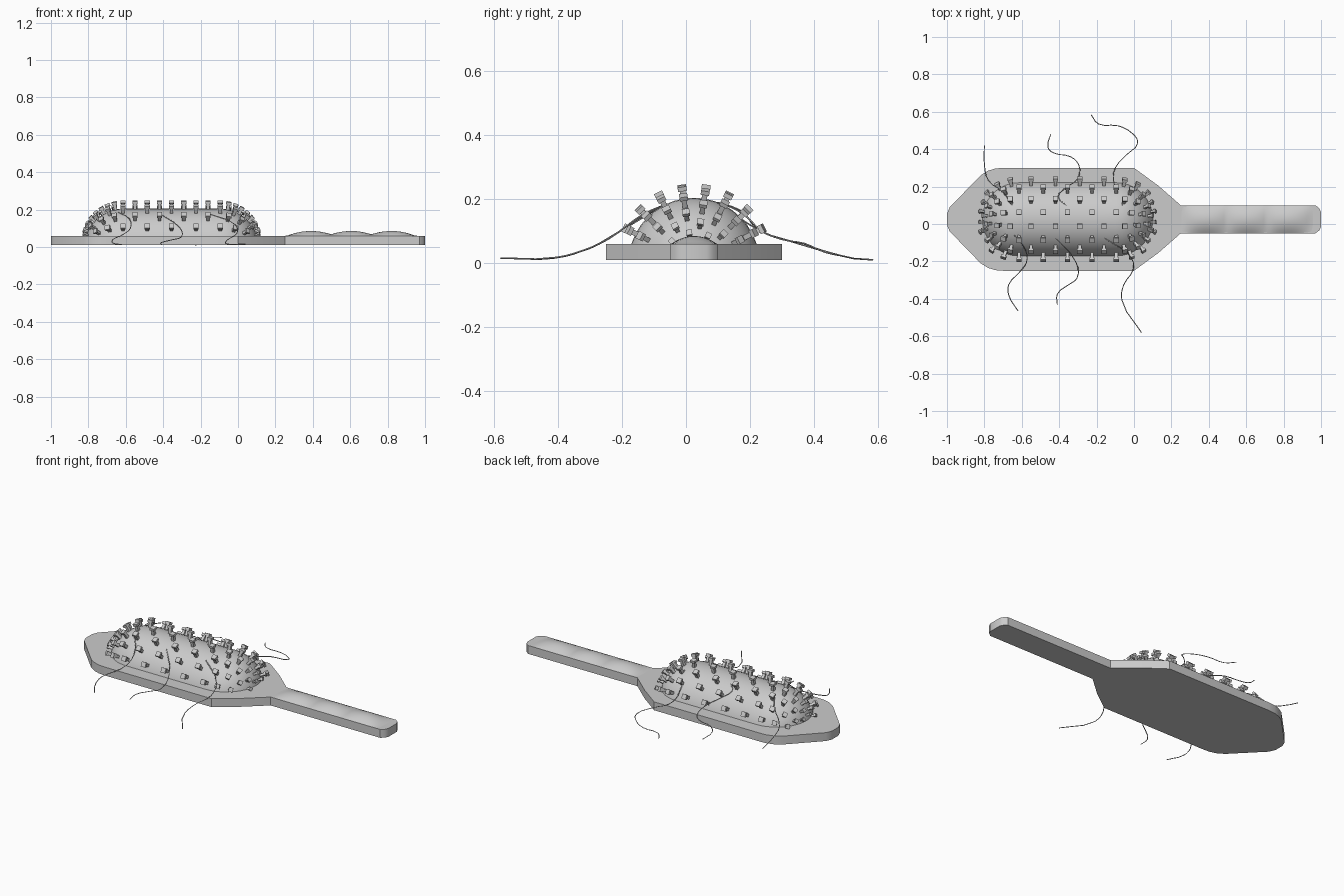
import bpy, bmesh
from math import sin, cos, radians, pi, sqrt
from mathutils import Vector, Matrix

if "Cube" in bpy.data.objects:
    bpy.data.objects.remove(bpy.data.objects["Cube"])

CY = 0.025                 # centre line of the brush in y
R = 0.205                  # cushion radius (axis lies on z = 0)
XL, XR = -0.615, -0.095    # ends of the straight part of the cushion


def finish(name, bm, smooth=None):
    bmesh.ops.recalc_face_normals(bm, faces=bm.faces)
    me = bpy.data.meshes.new(name)
    bm.to_mesh(me)
    bm.free()
    ob = bpy.data.objects.new(name, me)
    bpy.context.collection.objects.link(ob)
    if smooth:
        bpy.ops.object.select_all(action='DESELECT')
        ob.select_set(True)
        bpy.context.view_layer.objects.active = ob
        bpy.ops.object.shade_smooth_by_angle(angle=radians(smooth))
    return ob


def grid(bm, rows):
    vs = [[bm.verts.new(p) for p in row] for row in rows]
    for a, b in zip(vs, vs[1:]):
        for i in range(len(a) - 1):
            bm.faces.new((a[i], a[i + 1], b[i + 1], b[i]))


# Flat paddle with handle: half outline mirrored, then extruded
half = [(-1, .03), (-.985, .065), (-.82, .235), (-.78, .26), (-.74, .272), (-.70, .275),
        (0, .275), (.13, .18), (.25, .075), (.97, .075), (.99, .06), (1, .04)]
outline = [(x, CY + y) for x, y in half] + [(x, CY - y) for x, y in reversed(half)]
bm = bmesh.new()
f = bm.faces.new([bm.verts.new((x, y, .01)) for x, y in outline])
ext = bmesh.ops.extrude_face_region(bm, geom=[f])
top = [v for v in ext['geom'] if isinstance(v, bmesh.types.BMVert)]
bmesh.ops.translate(bm, verts=top, vec=(0, 0, .05))
finish("paddle_base", bm, 30)

# Three soft swellings on the handle
rows = []
for i in range(41):
    x = .25 + .71 * i / 40
    h = max(0, max(1 - ((x - c) / .13) ** 2 for c in (.39, .605, .82)))
    rows.append([(x, CY + .074 * v / 5, .0595 + .026 * h * (1 - (v / 5) ** 2))
                 for v in range(-5, 6)])
bm = bmesh.new()
grid(bm, rows)
finish("handle_grip", bm, 40)

# Cushion: capsule with rounded ends, lower half sunk into the paddle
stations = [(XL - R * sin(radians(a)), cos(radians(a))) for a in range(81, -1, -9)]
stations += [(XL + (XR - XL) * i / 8, 1) for i in range(1, 8)]
stations += [(XR + R * sin(radians(a)), cos(radians(a))) for a in range(0, 82, 9)]
bm = bmesh.new()
grid(bm, [[(x, CY - R * s * cos(radians(t)), max(.03, R * s * sin(radians(t))))
           for t in range(9, 172, 9)] for x, s in stations])
finish("cushion", bm, 50)


# Bristles: square stem with a wider square head, in a chequered layout
def box(bm, pos, frame, w, z0, z1):
    m = Matrix.Translation(pos) @ frame @ Matrix.Translation((0, 0, (z0 + z1) / 2))
    bmesh.ops.create_cube(bm, size=1, matrix=m @ Matrix.Diagonal((w, w, z1 - z0, 1)))


def bristle(bm, cx, phi, theta):
    n = Vector((sin(phi), -cos(phi) * cos(theta), cos(phi) * sin(theta)))
    pos = Vector((cx, CY, 0)) + n * R
    if pos.z < .058:
        return
    t = Vector((0, sin(theta), cos(theta)))
    frame = Matrix((n.cross(-t), t, n)).transposed().to_4x4()
    k = sqrt(max(.2, cos(phi)))
    box(bm, pos, frame, .017 * k, -.01, .031 * k)
    box(bm, pos, frame, .028 * k, .030 * k, .044 * k)


bm = bmesh.new()
rings = [11 + 9 * k for k in range(8)]
for row in range(8):
    theta = radians(27 + 18 * row)
    for col in range(9):
        if (row + col) % 2 == 0:
            bristle(bm, XL + (XR - XL) * col / 8, 0, theta)
    for k, ring in enumerate(rings):
        if (row + k) % 2 == 1:
            bristle(bm, XL, -radians(ring), theta)
            bristle(bm, XR, radians(ring), theta)
finish("bristles", bm)

# Loose hairs draped over the cushion; height follows a drop profile per side
front_drop = [(-.60, .017), (-.45, .012), (-.38, .022), (-.30, .047), (-.25, .072),
              (-.20, .105), (-.14, .15), (-.05, .19)]
back_drop = [(.10, .19), (.17, .165), (.235, .10), (.30, .075), (.37, .062),
             (.435, .035), (.525, .015), (.60, .01)]


def drop(y):
    prof = front_drop if y < 0 else back_drop
    for (a, za), (b, zb) in zip(prof, prof[1:]):
        if y <= b:
            return za + (zb - za) * max(0, (y - a) / (b - a))
    return prof[-1][1]


hairs = {
    "back_left": [(-.80, .42), (-.80, .32), (-.78, .235), (-.70, .17), (-.65, .10)],
    "back_middle": [(-.445, .48), (-.46, .41), (-.43, .38), (-.34, .36), (-.295, .315),
                    (-.30, .245), (-.37, .19), (-.405, .145), (-.355, .095)],
    "back_right": [(-.23, .585), (-.19, .535), (-.085, .525), (-.01, .485), (.02, .435),
                   (-.04, .37), (-.10, .30), (-.11, .235), (-.06, .10)],
    "front_left": [(-.62, -.465), (-.67, -.38), (-.67, -.325), (-.61, -.255),
                   (-.575, -.205), (-.58, -.14), (-.64, -.06)],
    "front_middle": [(-.41, -.43), (-.41, -.375), (-.35, -.325), (-.305, -.29),
                     (-.31, -.205), (-.42, -.075)],
    "front_right": [(.04, -.58), (-.065, -.405), (-.055, -.325), (-.005, -.245),
                    (-.015, -.18), (-.16, -.075)],
}
for name, pts in hairs.items():
    cu = bpy.data.curves.new("hair_" + name, 'CURVE')
    cu.dimensions = '3D'
    cu.bevel_depth = .0025
    cu.bevel_resolution = 0
    cu.resolution_u = 3
    sp = cu.splines.new('BEZIER')
    sp.bezier_points.add(len(pts) - 1)
    for bp, (x, y) in zip(sp.bezier_points, pts):
        bp.co = (x, y, drop(y))
        bp.handle_left_type = bp.handle_right_type = 'AUTO'
    bpy.context.collection.objects.link(bpy.data.objects.new("hair_" + name, cu))
